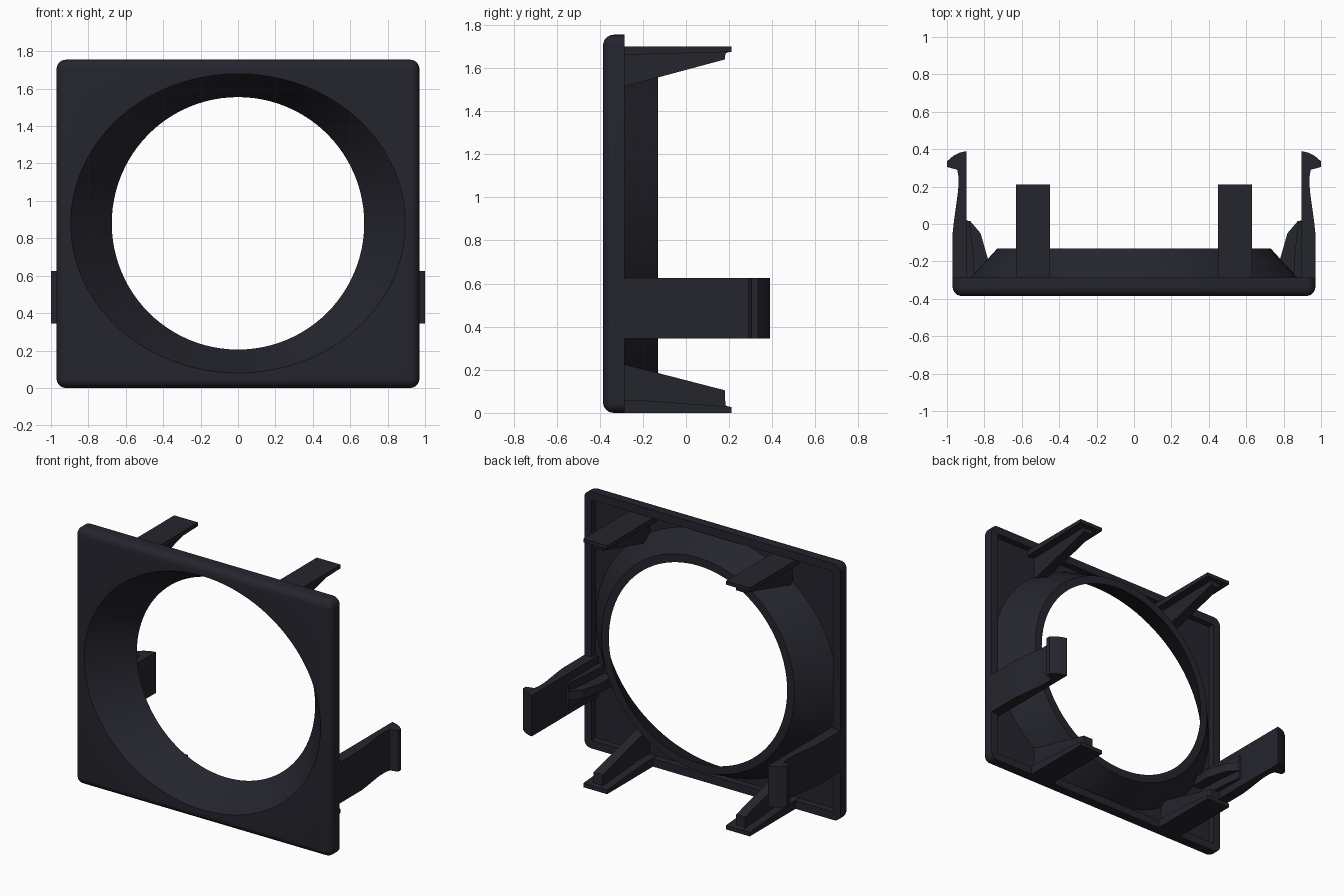
import bpy, bmesh, math
from mathutils import Matrix, Vector

cube = bpy.data.objects.get("Cube")
if cube:
    bpy.data.objects.remove(cube, do_unlink=True)

mat = bpy.data.materials.new("dark navy plastic")
mat.use_nodes = True
COLOR = (0.018, 0.018, 0.027, 1)
mat.diffuse_color = COLOR
mat.node_tree.nodes["Principled BSDF"].inputs["Base Color"].default_value = COLOR

MID_Z = 0.88


def finish(bm, name):
    bmesh.ops.recalc_face_normals(bm, faces=bm.faces)
    mesh = bpy.data.meshes.new(name)
    bm.to_mesh(mesh)
    bm.free()
    obj = bpy.data.objects.new(name, mesh)
    mesh.materials.append(mat)
    bpy.context.collection.objects.link(obj)
    return obj


def box(bm, lo, hi):
    lo, hi = Vector(lo), Vector(hi)
    m = Matrix.Translation((lo + hi) / 2) @ Matrix.Diagonal((*(hi - lo), 1))
    bmesh.ops.create_cube(bm, size=1, matrix=m)


def elliptic_loft(name, sections, n=96):
    """Solid along y from (y, radius x, radius z) sections."""
    bm = bmesh.new()
    rings = []
    for y, rx, rz in sections:
        angles = [2 * math.pi * i / n for i in range(n)]
        rings.append([bm.verts.new((rx * math.cos(a), y, MID_Z + rz * math.sin(a)))
                      for a in angles])
    for a, b in zip(rings, rings[1:]):
        for i in range(n):
            j = (i + 1) % n
            bm.faces.new((a[i], a[j], b[j], b[i]))
    bm.faces.new(rings[0])
    bm.faces.new(rings[-1])
    return finish(bm, name)


def prism(name, profile, to_3d, lo, hi):
    """Extrude a 2D profile between lo and hi; to_3d maps (u, v, w) to a point."""
    bm = bmesh.new()
    a, b = [[bm.verts.new(to_3d(u, v, w)) for u, v in profile] for w in (lo, hi)]
    bm.faces.new(a)
    bm.faces.new(b)
    for i in range(len(a)):
        j = (i + 1) % len(a)
        bm.faces.new((a[i], a[j], b[j], b[i]))
    return finish(bm, name)


def boolean(obj, tool, operation):
    mod = obj.modifiers.new("cut", "BOOLEAN")
    mod.operation, mod.object, mod.solver = operation, tool, "EXACT"
    bpy.context.view_layer.objects.active = obj
    bpy.ops.object.modifier_apply(modifier=mod.name)
    bpy.data.objects.remove(tool, do_unlink=True)


def smooth(obj):
    bpy.ops.object.select_all(action="DESELECT")
    obj.select_set(True)
    bpy.context.view_layer.objects.active = obj
    bpy.ops.object.shade_smooth_by_angle(angle=math.radians(25))


# Face plate with rounded corners and rounded front rim
FRONT, BACK, FLOOR = -0.385, -0.285, -0.33
bm = bmesh.new()
box(bm, (-0.97, FRONT, 0), (0.97, BACK, 1.755))
rounded = [e for e in bm.edges if any(v.co.y < -0.3 for v in e.verts)]
bmesh.ops.bevel(bm, geom=rounded, offset=0.05, segments=6, profile=0.5, affect="EDGES")
plate = finish(bm, "face_plate")

# Shallow recess in the back, leaving a raised rim
bm = bmesh.new()
box(bm, (-0.915, FLOOR, 0.055), (0.915, -0.2, 1.70))
boolean(plate, finish(bm, "recess_cutter"), "DIFFERENCE")

# Funnel: elliptical at the front, round at the back
boolean(plate, elliptic_loft("funnel_body", [(-0.36, 0.94, 0.842), (-0.13, 0.73, 0.73)]), "UNION")
boolean(plate, elliptic_loft("funnel_cutter", [(-0.435, 0.938, 0.825), (FRONT, 0.895, 0.80),
                                               (-0.13, 0.675, 0.675), (-0.03, 0.589, 0.626)]),
        "DIFFERENCE")
smooth(plate)

# Outline of the snap arm, its narrow rib and its wide gusset, as (x, y)
ARM = [(0.895, -0.34), (0.97, -0.31), (0.97, -0.05), (0.962, 0.02), (0.94, 0.18),
       (0.938, 0.25), (0.945, 0.29), (1.0, 0.305), (1.0, 0.335), (0.965, 0.365),
       (0.93, 0.382), (0.895, 0.39)]
ARM_RIB = [(0.9, -0.34), (0.9, 0.02), (0.875, 0.015), (0.82, -0.05), (0.78, -0.19), (0.78, -0.34)]
ARM_GUSSET = [(0.9, -0.34), (0.9, 0.015), (0.88, 0.015), (0.86, -0.15), (0.85, -0.34)]

# Outlines of the upper and lower tongues and ribs, as (y, z)
TONGUES = {
    "upper": ([(-0.34, 1.70), (0.21, 1.70), (0.21, 1.675), (-0.34, 1.66)],
              [(-0.34, 1.69), (0.2, 1.69), (0.2, 1.675), (0.183, 1.668),
               (0.18, 1.64), (BACK, 1.515), (-0.34, 1.50)]),
    "lower": ([(-0.31, 0.0), (0.21, 0.0), (0.21, 0.028), (-0.2, 0.058), (-0.34, 0.058)],
              [(-0.34, 0.01), (0.2, 0.01), (0.2, 0.028), (0.183, 0.035),
               (0.18, 0.105), (BACK, 0.225), (-0.34, 0.24)]),
}

for side, s in (("left", 1), ("right", -1)):
    def across(u, v, w):
        return (s * u, v, w)

    def along(u, v, w):
        return (s * w, u, v)

    # Side snap arms
    smooth(prism(side + "_snap_arm", ARM, across, 0.345, 0.625))
    prism(side + "_snap_arm_rib", ARM_RIB, across, 0.455, 0.515)
    prism(side + "_snap_arm_gusset", ARM_GUSSET, across, 0.40, 0.57)

    # Upper and lower locating tongues
    for level, (tongue, rib) in TONGUES.items():
        prism(f"{side}_{level}_tongue", tongue, along, 0.45, 0.63)
        prism(f"{side}_{level}_tongue_rib", rib, along, 0.505, 0.575)
